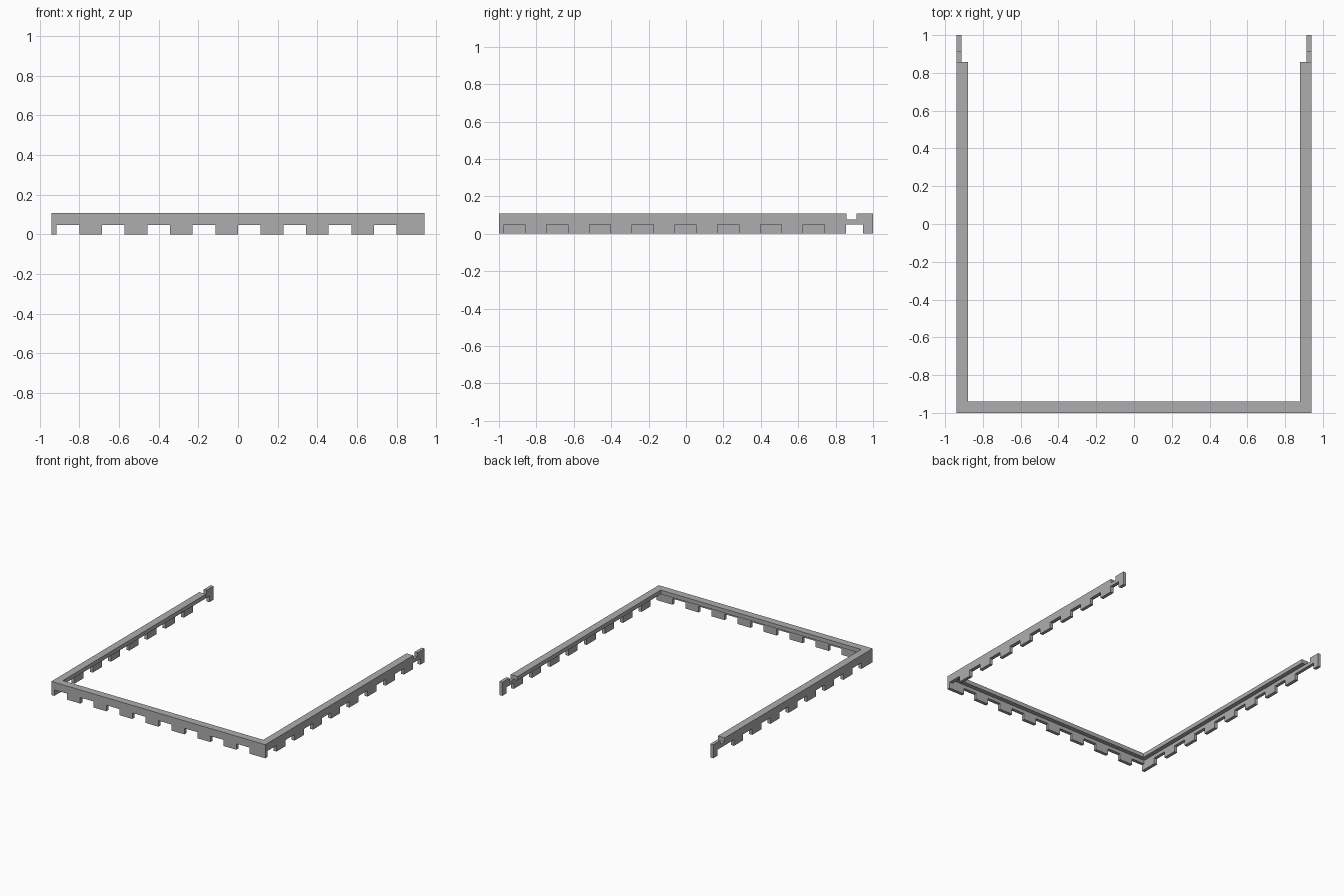
import bpy
import bmesh
from mathutils import Vector

# Overall measures
HALF_X, FRONT, BACK = 0.94, -1.0, 1.0
TOP, GAP_TOP, LEDGE_Z = 0.108, 0.048, 0.076
WALL, WIDTH = 0.026, 0.06
PITCH = 0.2286
TOOTH = PITCH / 2
RAIL_END = 0.857          # where the full rail stops and the hook begins

if "Cube" in bpy.data.objects:
    bpy.data.objects.remove(bpy.data.objects["Cube"], do_unlink=True)

grey = bpy.data.materials.new("plain_grey")
grey.use_nodes = True
COLOUR = (0.42, 0.42, 0.42, 1)
grey.diffuse_color = COLOUR
grey.node_tree.nodes["Principled BSDF"].inputs["Base Color"].default_value = COLOUR


def prism(name, outline, direction):
    """Extrude a flat outline of 3D points along a direction."""
    bm = bmesh.new()
    face = bm.faces.new([bm.verts.new(p) for p in outline])
    new = bmesh.ops.extrude_face_region(bm, geom=[face])["geom"]
    moved = [v for v in new if isinstance(v, bmesh.types.BMVert)]
    bmesh.ops.translate(bm, verts=moved, vec=Vector(direction))
    bmesh.ops.recalc_face_normals(bm, faces=bm.faces)
    mesh = bpy.data.meshes.new(name)
    bm.to_mesh(mesh)
    bm.free()
    mesh.materials.append(grey)
    obj = bpy.data.objects.new(name, mesh)
    bpy.context.collection.objects.link(obj)
    return obj


def toothed_edge(teeth):
    """Lower edge of a wall: down and up again around every tooth."""
    points = []
    for a, b in teeth:
        points += [(a, GAP_TOP), (a, 0), (b, 0), (b, GAP_TOP)]
    return points


# Front wall with eight teeth, set between the side walls
inner = HALF_X - WALL
front_teeth = [(-0.80 + i * PITCH, -0.80 + i * PITCH + TOOTH) for i in range(7)]
front_teeth.append((-0.80 + 7 * PITCH, inner))
edge = toothed_edge(front_teeth)
edge.pop()
outline = [(-inner, GAP_TOP)] + edge + [(inner, TOP), (-inner, TOP)]
prism("front_wall", [(u, FRONT, z) for u, z in outline], (0, WALL, 0))

# Side walls: the two rows of teeth alternate, each wall ends in a notched hook
hook_tip, notch_end = 0.947, 0.912
first = FRONT + WALL
for name, side in (("left", 1), ("right", -1)):
    if side == 1:
        teeth = [(FRONT, first)]
        start, count = first + TOOTH, 8
    else:
        teeth = [(FRONT, first + TOOTH)]
        start, count = first + PITCH, 7
    teeth += [(start + i * PITCH, start + i * PITCH + TOOTH) for i in range(count)]
    teeth.append((hook_tip, BACK))
    edge = toothed_edge(teeth)[1:-1]
    upper = [(BACK, TOP), (notch_end, TOP), (notch_end, LEDGE_Z),
             (RAIL_END, LEDGE_Z), (RAIL_END, TOP), (FRONT, TOP)]
    outline = [(side * HALF_X, u, z) for u, z in edge + upper]
    prism(name + "_wall", outline, (-side * WALL, 0, 0))

# Inward top ledge running round the three sides
lip = HALF_X - WIDTH
half = [(inner, first), (inner, RAIL_END), (lip, RAIL_END), (lip, FRONT + WIDTH)]
ledge = half + [(-x, y) for x, y in reversed(half)]
prism("top_ledge", [(x, y, LEDGE_Z) for x, y in ledge], (0, 0, TOP - LEDGE_Z))
